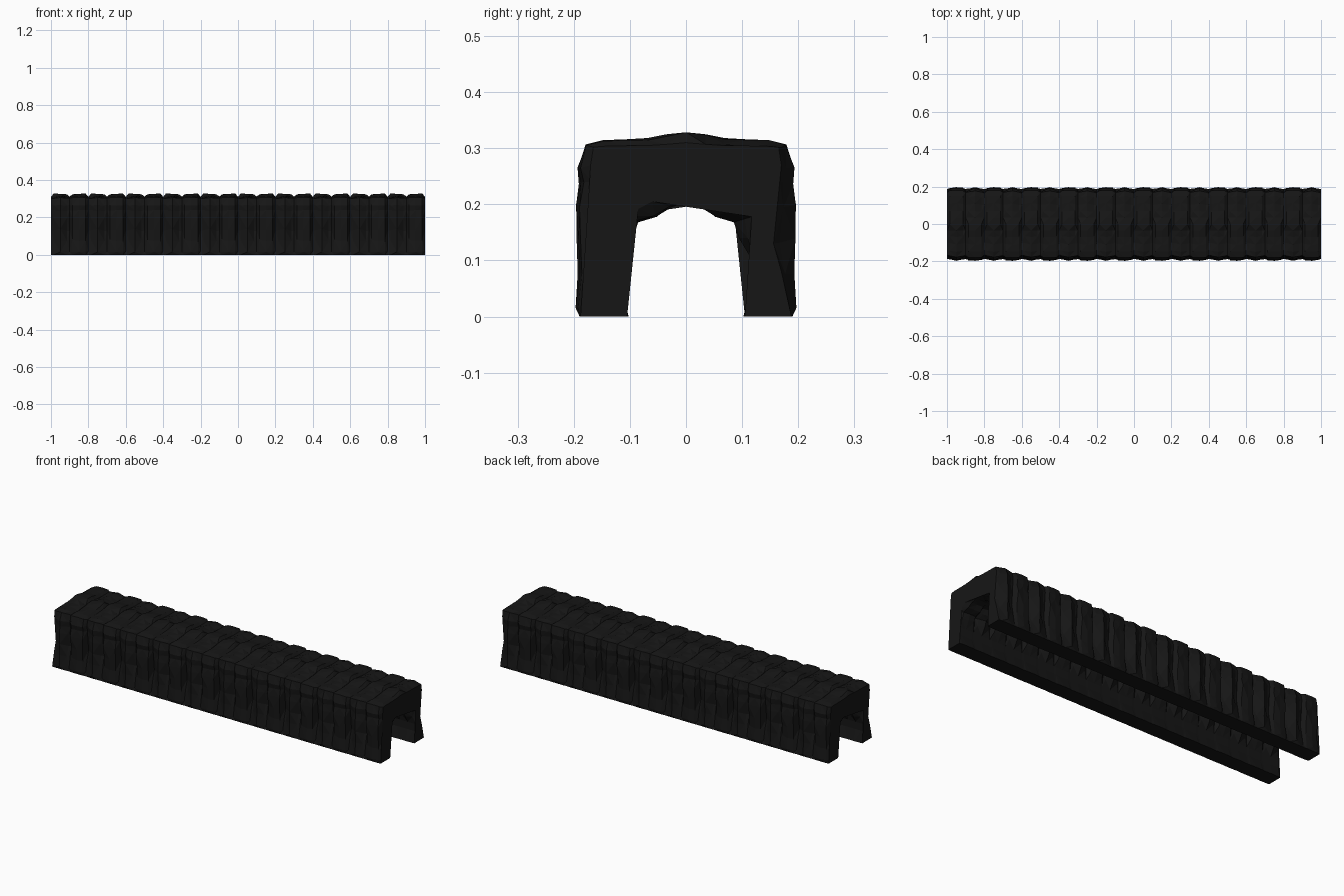
import bpy, bmesh, random

if "Cube" in bpy.data.objects:
    bpy.data.objects.remove(bpy.data.objects["Cube"])

random.seed(4)

# Half cross-sections (y, z) from inner foot, over the arch, round the outside
INNER_MID = [(0.102, 0), (0.118, 0.06), (0.118, 0.1), (0.09, 0.14),
             (0.075, 0.165), (0.045, 0.175), (0.025, 0.195), (0, 0.203)]
INNER_END = [(0.105, 0), (0.119, 0.06), (0.119, 0.1), (0.119, 0.14),
             (0.117, 0.178), (0.085, 0.192), (0.06, 0.205), (0, 0.205)]
OUTER_MID = [(0.19, 0), (0.197, 0.02), (0.193, 0.08), (0.195, 0.14), (0.198, 0.2),
             (0.191, 0.24), (0.197, 0.268), (0.182, 0.308), (0.15, 0.318),
             (0.11, 0.318), (0.07, 0.322), (0.035, 0.327), (0, 0.331)]
OUTER_END = [(0.188, 0), (0.182, 0.02), (0.17, 0.08), (0.156, 0.13), (0.163, 0.2),
             (0.167, 0.24), (0.17, 0.27), (0.165, 0.302), (0.14, 0.304),
             (0.1, 0.303), (0.065, 0.305), (0.035, 0.307), (0, 0.31)]

# One module: two rock bumps along x, rotated half a turn on the other side
STATIONS = [0, 0.015, 0.05, 0.085, 0.1, 0.115, 0.15, 0.185]
BUMP = [0, 0.85, 1, 0.9, 0.2, 0.4, 1, 0.35]
N, MODULES = len(STATIONS), 10


def rough_half(mid, end):
    """Blend the two profiles per station and chip the rock slightly."""
    rows = []
    for w in BUMP:
        row = []
        for (ym, zm), (ye, ze) in zip(mid, end):
            k = w * random.uniform(0.7, 1.05) if w else 0
            k = min(k, 1)
            y, z = ye + (ym - ye) * k, ze + (zm - ze) * k
            if w and z > 0.01 and mid is OUTER_MID:
                z -= random.uniform(0, 0.005)
            row.append((y, z))
        rows.append(row)
    return rows


inner = rough_half(INNER_MID, INNER_END)
outer = rough_half(OUTER_MID, OUTER_END)


def full(rows, i):
    """Left foot to right foot, far side uses the reversed stations."""
    a, b = rows[i], rows[(N - i) % N]
    crown = (0, max(a[-1][1], b[-1][1]) if rows is outer else min(a[-1][1], b[-1][1]))
    return [(-y, z) for y, z in b[:-1]] + [crown] + [(y, z) for y, z in reversed(a[:-1])]


# Rock tunnel: closed rings lofted along x
bm = bmesh.new()
rings = []
for s in range(MODULES * N + 1):
    m, i = divmod(s, N)
    x = -1 + 0.2 * m + STATIONS[i]
    ring = full(outer, i) + full(inner, i)[::-1]
    rings.append([bm.verts.new((x, y, z)) for y, z in ring])
count = len(rings[0])
for s, (r0, r1) in enumerate(zip(rings, rings[1:])):
    for j in range(count):
        k = (j + 1) % count
        # alternate diagonals for a faceted rock surface
        if (s % N + j) % 2:
            bm.faces.new((r0[j], r0[k], r1[k]))
            bm.faces.new((r0[j], r1[k], r1[j]))
        else:
            bm.faces.new((r0[j], r0[k], r1[j]))
            bm.faces.new((r0[k], r1[k], r1[j]))

# Flat end faces around both openings
bm.faces.new(rings[0])
bm.faces.new(rings[-1][::-1])
bmesh.ops.triangulate(bm, faces=[f for f in bm.faces if len(f.verts) > 4])
bmesh.ops.recalc_face_normals(bm, faces=bm.faces)

mesh = bpy.data.meshes.new("rock_tunnel")
bm.to_mesh(mesh)
bm.free()
tunnel = bpy.data.objects.new("rock_tunnel", mesh)
bpy.context.collection.objects.link(tunnel)

mat = bpy.data.materials.new("dark_rock")
mat.diffuse_color = (0.008, 0.008, 0.008, 1)
mat.use_nodes = True
mat.node_tree.nodes["Principled BSDF"].inputs["Base Color"].default_value = mat.diffuse_color
mesh.materials.append(mat)
